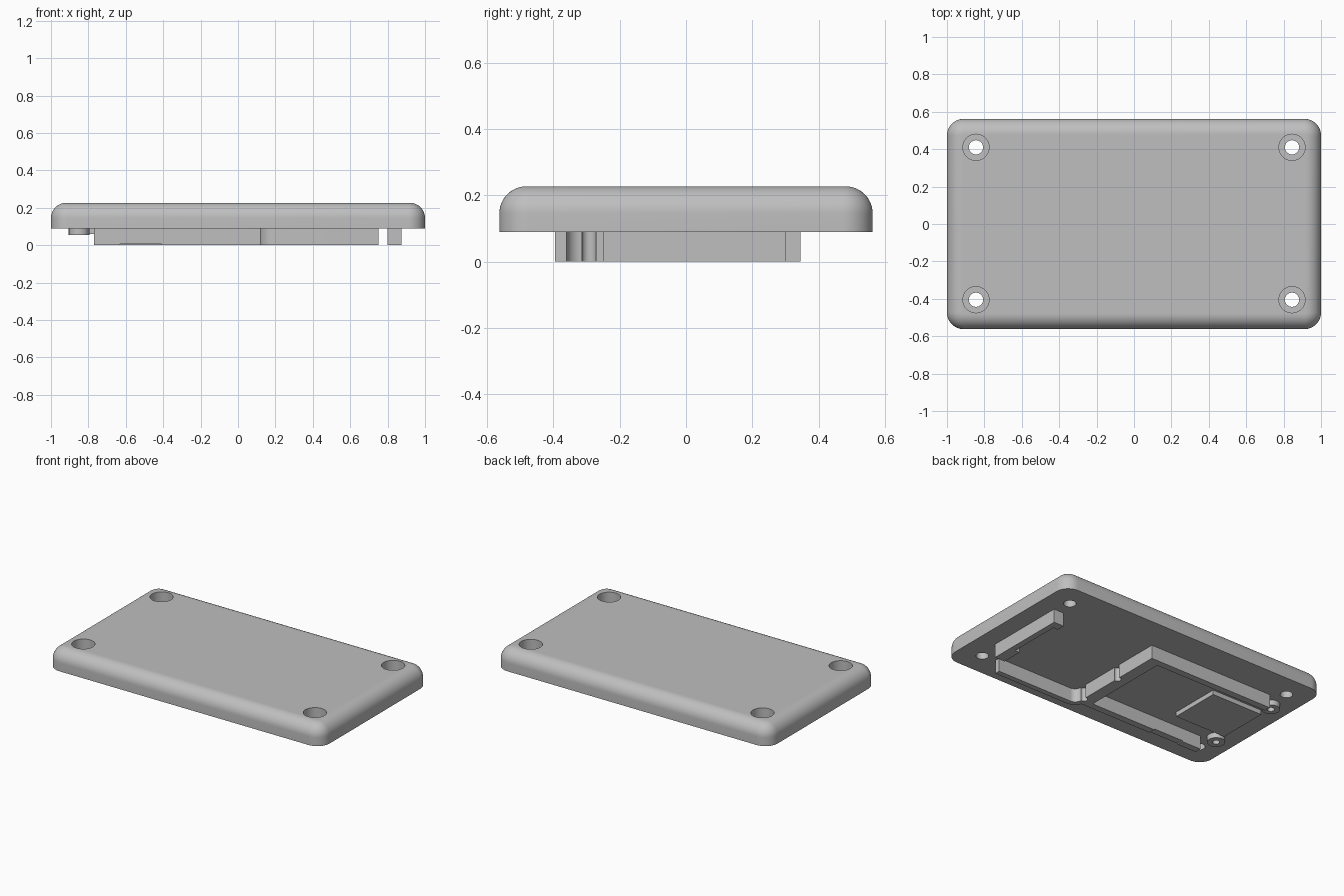
import bpy
import bmesh
from math import cos, sin, radians

if "Cube" in bpy.data.objects:
    bpy.data.objects.remove(bpy.data.objects["Cube"], do_unlink=True)

grey = bpy.data.materials.new("plain grey")
grey.use_nodes = True
grey.diffuse_color = (0.52, 0.52, 0.52, 1)
grey.node_tree.nodes["Principled BSDF"].inputs["Base Color"].default_value = (0.52, 0.52, 0.52, 1)

FLOOR = 0.09    # underside of the plate
TOP = 0.227
ROOT = 0.1      # ribs sink slightly into the plate


def finish(name, bm):
    bmesh.ops.recalc_face_normals(bm, faces=bm.faces)
    mesh = bpy.data.meshes.new(name)
    bm.to_mesh(mesh)
    bm.free()
    mesh.materials.append(grey)
    obj = bpy.data.objects.new(name, mesh)
    bpy.context.collection.objects.link(obj)
    return obj


def prism(name, outline, z0, z1):
    bm = bmesh.new()
    face = bm.faces.new([bm.verts.new((x, y, z0)) for x, y in outline])
    grown = bmesh.ops.extrude_face_region(bm, geom=[face])["geom"]
    verts = [g for g in grown if isinstance(g, bmesh.types.BMVert)]
    bmesh.ops.translate(bm, verts=verts, vec=(0, 0, z1 - z0))
    return finish(name, bm)


def box(name, x0, x1, y0, y1, z0, z1):
    return prism(name, [(x0, y0), (x1, y0), (x1, y1), (x0, y1)], z0, z1)


def arc(cx, cy, r, start, end, steps):
    angles = [radians(start + (end - start) * i / steps) for i in range(steps + 1)]
    return [(cx + r * cos(a), cy + r * sin(a)) for a in angles]


def cylinder(name, x, y, r, z0, z1):
    return prism(name, arc(x, y, r, 0, 360, 40)[:-1], z0, z1)


def cut(obj, cutters):
    for cutter in cutters:
        mod = obj.modifiers.new("cut", "BOOLEAN")
        mod.operation = "DIFFERENCE"
        mod.solver = "EXACT"
        mod.object = cutter
    bpy.context.view_layer.update()
    graph = bpy.context.evaluated_depsgraph_get()
    mesh = bpy.data.meshes.new_from_object(obj.evaluated_get(graph))
    obj.modifiers.clear()
    obj.data = mesh
    for cutter in cutters:
        bpy.data.objects.remove(cutter, do_unlink=True)


# Plate with rounded corners and a rounded top rim
bm = bmesh.new()
bmesh.ops.create_cube(bm, size=1)
for v in bm.verts:
    v.co.x *= 2
    v.co.y *= 1.125
    v.co.z = TOP if v.co.z > 0 else FLOOR
upright = [e for e in bm.edges if abs(e.verts[0].co.z - e.verts[1].co.z) > 0.1]
bmesh.ops.bevel(bm, geom=upright, offset=0.09, segments=12, profile=0.5, affect="EDGES")
rim = [e for e in bm.edges if all(v.co.z > TOP - 0.001 for v in e.verts)]
bmesh.ops.bevel(bm, geom=rim, offset=0.082, segments=12, profile=0.5, affect="EDGES")
plate = finish("cover_plate", bm)

# Counterbored screw holes in the corners, blind holes for the posts
cutters = []
for x in (-0.845, 0.845):
    for y in (-0.405, 0.41):
        cutters.append(cylinder("screw_hole", x, y, 0.038, 0, 0.3))
        cutters.append(cylinder("counterbore", x, y, 0.07, 0.145, 0.3))
cut(plate, cutters)

# Three-sided rib around the larger bay
bay = prism("bay_rib", [
    (-0.77, -0.345), (0.15, -0.345), (0.15, 0.345), (-0.77, 0.345),
    (-0.77, 0.3), (0.07, 0.3), (0.07, -0.3), (-0.77, -0.3)], 0, ROOT)
cut(bay, [cylinder("groove", 0.145, -0.292, 0.022, -0.1, FLOOR),
          cylinder("groove", 0.145, 0.02, 0.022, -0.1, FLOOR),
          box("shallow_notch", -0.63, -0.41, -0.4, -0.2, -0.1, 0.006)])

# Front rib that curves back into the bay rib
prism("curved_front_rib",
      [(0.75, -0.36), (0.75, -0.395)]
      + arc(0.195, -0.315, 0.08, 270, 180, 12)
      + arc(0.195, -0.315, 0.045, 180, 270, 12), 0, ROOT)

# Side rib with a shallow seat on its inner face
side = box("side_rib", 0.8, 0.875, -0.25, 0.3, 0, ROOT)
cut(side, [box("seat", 0.7, 0.835, -0.11, 0.245, -0.1, FLOOR)])

# Raised pad and the two hollow posts
box("raised_pad", -0.85, -0.475, -0.175, 0.17, 0.06, ROOT)
for side_name, y in (("front", -0.25), ("back", 0.26)):
    post = cylinder(side_name + "_post", -0.85, y, 0.055, 0.055, ROOT)
    cut(post, [cylinder("bore", -0.85, y, 0.022, 0, FLOOR)])

# Smooth curves, sharp edges
bpy.ops.object.select_all(action="DESELECT")
for obj in bpy.context.collection.objects:
    if obj.type == "MESH":
        obj.select_set(True)
        bpy.context.view_layer.objects.active = obj
bpy.ops.object.shade_smooth_by_angle(angle=radians(30))
